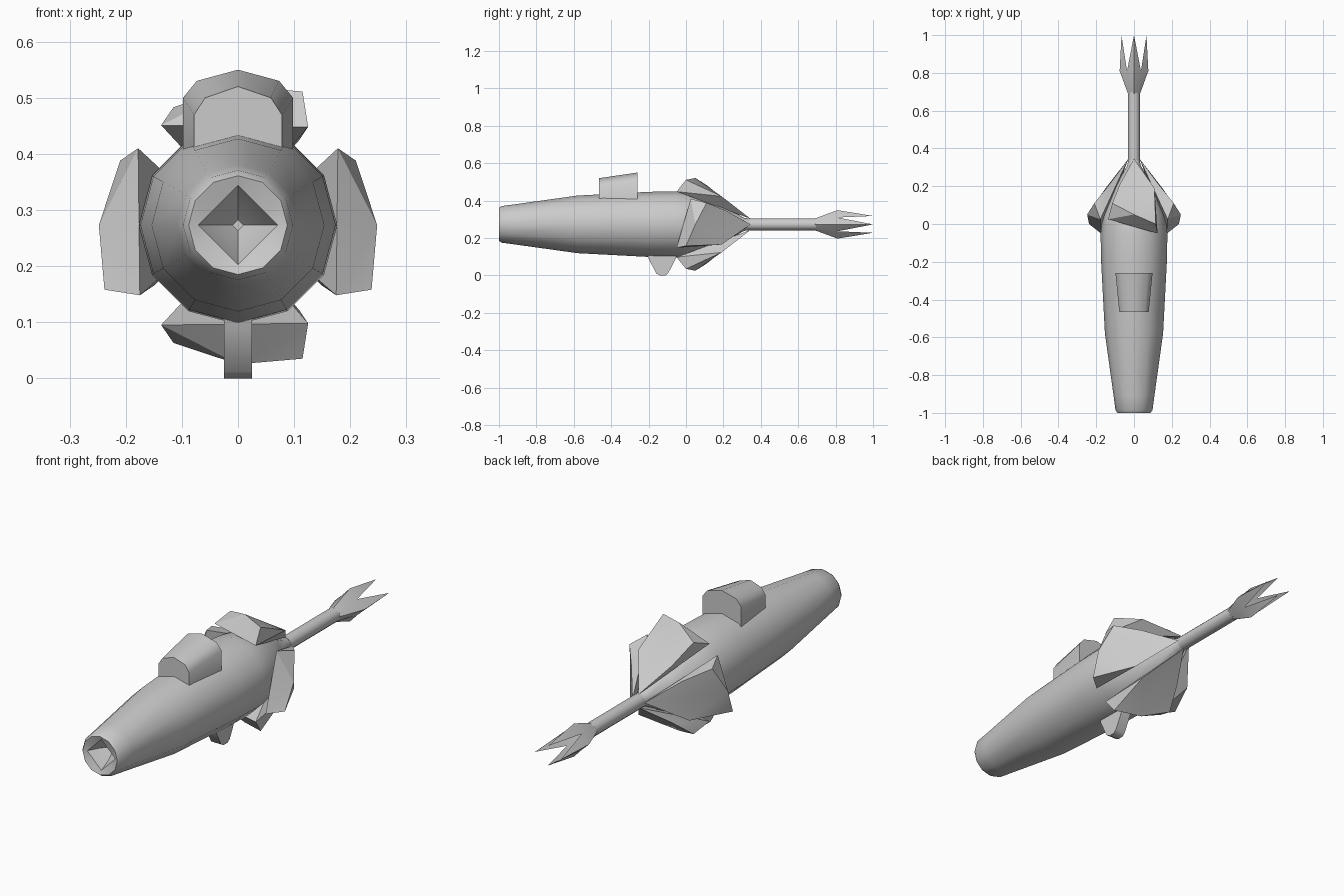
import bpy, math
from math import sin, cos, pi, radians

if "Cube" in bpy.data.objects:
    bpy.data.objects.remove(bpy.data.objects["Cube"])

AXIS_Z = 0.273
grey = bpy.data.materials.new("plain grey")
grey.diffuse_color = (0.6, 0.6, 0.6, 1)
grey.use_nodes = True
grey.node_tree.nodes["Principled BSDF"].inputs["Base Color"].default_value = grey.diffuse_color


def make(name, verts, faces, angle=35):
    me = bpy.data.meshes.new(name)
    me.from_pydata(verts, [], faces)
    me.materials.append(grey)
    ob = bpy.data.objects.new(name, me)
    bpy.context.collection.objects.link(ob)
    bpy.ops.object.select_all(action='DESELECT')
    ob.select_set(True)
    bpy.context.view_layer.objects.active = ob
    bpy.ops.object.mode_set(mode='EDIT')
    bpy.ops.mesh.select_all(action='SELECT')
    bpy.ops.mesh.normals_make_consistent(inside=False)
    bpy.ops.object.mode_set(mode='OBJECT')
    bpy.ops.object.shade_smooth_by_angle(angle=radians(angle))
    return ob


def bridge(n, rings, closed=True):
    """Quads joining successive rings of n points."""
    return [(k * n + i, k * n + (i + 1) % n, (k + 1) * n + (i + 1) % n, (k + 1) * n + i)
            for k in range(rings - 1) for i in range(n if closed else n - 1)]


def ring(y, r, n):
    return [(r * cos(2 * pi * i / n), y, AXIS_Z + r * sin(2 * pi * i / n)) for i in range(n)]


# Barrel-shaped body with a recessed, diamond-shaped muzzle
N = 12
stations = [(-0.985, 0.098), (-0.91, 0.108), (-0.58, 0.154), (-0.2, 0.174),
            (-0.05, 0.177), (0.05, 0.165), (0.2, 0.10), (0.31, 0.035), (0.36, 0.028)]


def diamond(y, r):
    pts = []
    for i in range(N):
        a = 2 * pi * i / N
        s = r / (abs(cos(a)) + abs(sin(a)))
        pts.append((s * cos(a), y, AXIS_Z + s * sin(a)))
    return pts


verts = diamond(-0.9, 0.01) + diamond(-0.94, 0.045) + diamond(-0.99, 0.071) + ring(-1.0, 0.088, N)
for y, r in stations:
    verts += ring(y, r, N)
count = len(verts) // N
make("body", verts, bridge(N, count) + [tuple(range(N)), tuple(range((count - 1) * N, count * N))])

# Four flared leaves round the rear, as (outward, sideways, along)
leaf = [(0.178, 0.137, 0.025), (0.175, -0.125, -0.05), (0.21, 0.115, 0.11),
        (0.238, -0.115, 0.0), (0.248, 0.0, 0.05), (0.13, 0.075, 0.21),
        (0.15, -0.108, 0.19), (0.03, 0.0, 0.345)]
leaf_faces = [(0, 1, 4), (0, 4, 2), (1, 3, 4), (2, 4, 5), (4, 7, 5), (3, 6, 4),
              (4, 6, 7), (0, 2, 5), (1, 6, 3), (0, 5, 7), (1, 7, 6), (0, 7, 1)]
for name, f in (("right_leaf", lambda u, v: (u, v)), ("left_leaf", lambda u, v: (-u, v)),
                ("top_leaf", lambda u, v: (-v, u)), ("bottom_leaf", lambda u, v: (-v, -u))):
    pts = []
    for u, v, y in leaf:
        x, z = f(u, v)
        pts.append((x, y, AXIS_Z + z))
    make(name, pts, leaf_faces, 30)

# Stem rod
make("stem", ring(0.34, 0.032, 12) + ring(0.70, 0.032, 12),
     bridge(12, 2) + [tuple(range(12)), tuple(range(12, 24))])

# Open bud with four pointed tips
verts = ring(0.69, 0.032, 8)
for i in range(8):
    a = i * pi / 4
    r = 0.052 if i % 2 else 0.076
    verts.append((r * cos(a), 0.81, AXIS_Z + r * sin(a)))
for i in range(4):
    a = i * pi / 2
    r = 0.045 if i % 2 else 0.066
    verts.append((r * cos(a), 1.0, AXIS_Z + r * sin(a)))
faces = bridge(8, 2) + [tuple(range(8))]
for i in range(4):
    mid, tip = 8 + 2 * i, 16 + i
    faces += [(8 + (2 * i - 1) % 8, mid, tip), (mid, 8 + (2 * i + 1) % 8, tip)]
make("bud", verts, faces, 30)

# Rear sight: arched block, wider and taller at the back
arch = [(1, 0.38), (1, 0.0), (0.75, 0.03), (0, 0.05), (-0.75, 0.03), (-1, 0.0), (-1, 0.38)]
verts = []
for y, w, top in ((-0.465, 0.078, 0.47), (-0.26, 0.098, 0.50)):
    verts += [(w * x, y, z if z > 0.1 else top + z) for x, z in arch]
make("sight", verts, bridge(7, 2) + [tuple(range(7)), tuple(range(7, 14))], 40)

# Trigger: rounded fin under the body
fin = [(-0.21, 0.13), (-0.2, 0.09), (-0.16, 0.012), (-0.14, 0.0), (-0.11, 0.0),
       (-0.095, 0.012), (-0.055, 0.09), (-0.045, 0.13)]
n = len(fin)
verts = [(x, y, z) for x in (-0.025, 0.025) for y, z in fin]
make("trigger", verts, bridge(n, 2) + [tuple(range(n)), tuple(range(n, 2 * n))], 40)
